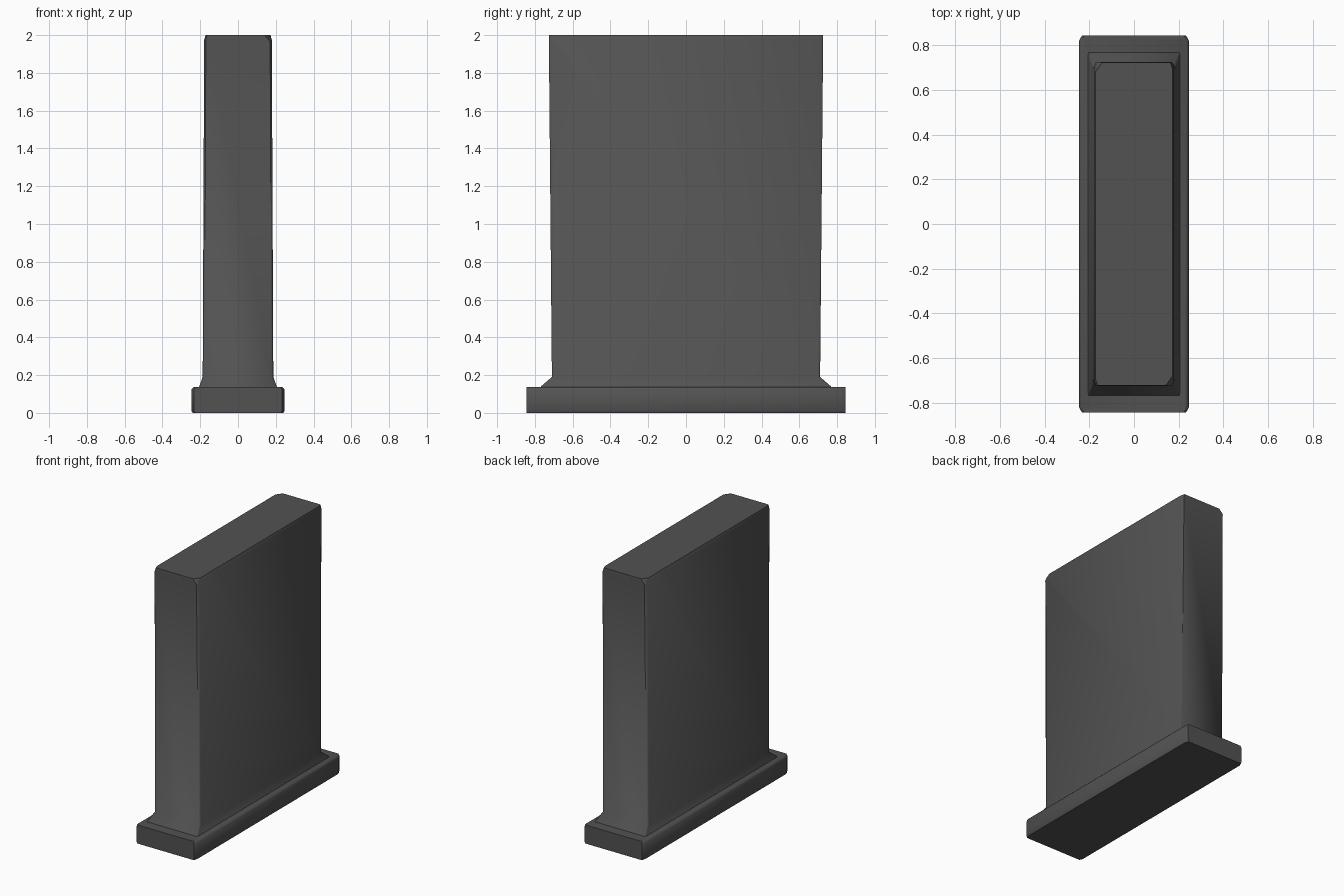
import bpy, bmesh
from mathutils import Vector

if "Cube" in bpy.data.objects:
    bpy.data.objects.remove(bpy.data.objects["Cube"])

stone = bpy.data.materials.new("dark grey stone")
stone.diffuse_color = (0.085, 0.085, 0.085, 1)
stone.use_nodes = True
stone.node_tree.nodes["Principled BSDF"].inputs["Base Color"].default_value = stone.diffuse_color


def loft(name, rings, chips=()):
    """Stack chamfered rectangles: (z, half x, half y, chamfer x, chamfer y)."""
    bm = bmesh.new()
    loops = []
    for z, x, y, cx, cy in rings:
        pts = [(x, -y + cy), (x, y - cy), (x - cx, y), (-x + cx, y),
               (-x, y - cy), (-x, -y + cy), (-x + cx, -y), (x - cx, -y)]
        loops.append([bm.verts.new((px, py, z)) for px, py in pts])
    for a, b in zip(loops, loops[1:]):
        for i in range(8):
            j = (i + 1) % 8
            bm.faces.new((a[i], a[j], b[j], b[i]))
    bm.faces.new(loops[0][::-1])
    bm.faces.new(loops[-1])
    # slice off chipped corners and close the cuts
    for point, normal in chips:
        geom = bm.verts[:] + bm.edges[:] + bm.faces[:]
        cut = bmesh.ops.bisect_plane(bm, geom=geom, plane_co=Vector(point),
                                     plane_no=Vector(normal), clear_outer=True)
        edges = [e for e in cut["geom_cut"] if isinstance(e, bmesh.types.BMEdge)]
        bmesh.ops.contextual_create(bm, geom=edges)
    bmesh.ops.recalc_face_normals(bm, faces=bm.faces[:])
    mesh = bpy.data.meshes.new(name)
    bm.to_mesh(mesh)
    bm.free()
    mesh.materials.append(stone)
    obj = bpy.data.objects.new(name, mesh)
    bpy.context.collection.objects.link(obj)
    bpy.context.view_layer.objects.active = obj
    obj.select_set(True)
    bpy.ops.object.shade_smooth_by_angle(angle=0.87)
    obj.select_set(False)
    return obj


# plinth with softened long edges
loft("plinth", [(0, 0.24, 0.845, 0.01, 0.025), (0.012, 0.247, 0.845, 0.014, 0.025),
                (0.125, 0.247, 0.845, 0.014, 0.025), (0.137, 0.235, 0.845, 0.01, 0.025)])

# slab with flared foot, slight taper and two chipped top corners
chips = [((s * 0.155, -s * 0.715, 1.992), (s * 0.7, -s * 0.5, 0.6)) for s in (1, -1)]
loft("slab", [(0.13, 0.207, 0.77, 0.003, 0.01), (0.14, 0.205, 0.768, 0.003, 0.01),
              (0.19, 0.187, 0.71, 0.01, 0.012), (1.975, 0.179, 0.726, 0.009, 0.02),
              (2.0, 0.172, 0.724, 0.01, 0.03)], chips)
